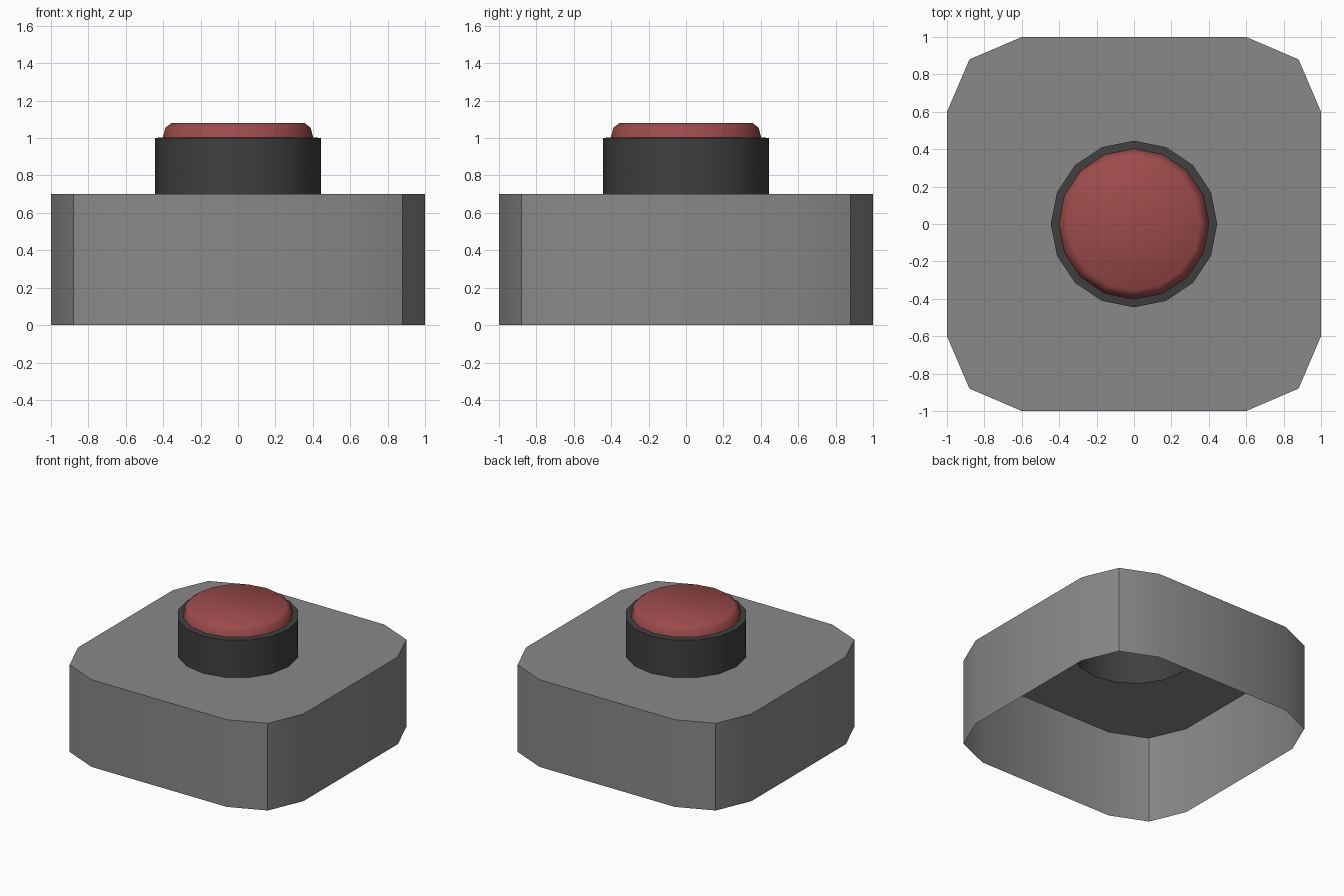
import bpy, bmesh
from math import cos, sin, pi, radians

if "Cube" in bpy.data.objects:
    bpy.data.objects.remove(bpy.data.objects["Cube"])

SIDES = 16


def material(name, rgb):
    mat = bpy.data.materials.new(name)
    mat.diffuse_color = (*rgb, 1)
    mat.use_nodes = True
    mat.node_tree.nodes["Principled BSDF"].inputs["Base Color"].default_value = mat.diffuse_color
    return mat


def finish(bm, name, mat):
    bmesh.ops.recalc_face_normals(bm, faces=bm.faces)
    for f in bm.faces:
        f.smooth = True
    for e in bm.edges:
        e.smooth = e.calc_face_angle(pi) < radians(40)
    mesh = bpy.data.meshes.new(name)
    bm.to_mesh(mesh)
    bm.free()
    mesh.materials.append(mat)
    bpy.context.collection.objects.link(bpy.data.objects.new(name, mesh))


def ring(bm, points, z):
    return [bm.verts.new((x, y, z)) for x, y in points]


def circle(r):
    return [(r * cos(2 * pi * i / SIDES), r * sin(2 * pi * i / SIDES)) for i in range(SIDES)]


def skin(bm, rings):
    for a, b in zip(rings, rings[1:]):
        n = len(a)
        for i in range(n):
            j = (i + 1) % n
            bm.faces.new((a[i], a[j], b[j], b[i]))


def lathe(name, profile, mat, cap=False):
    bm = bmesh.new()
    rings = [ring(bm, circle(r), z) for r, z in profile]
    skin(bm, rings)
    if cap:
        bm.faces.new(rings[-1])
    finish(bm, name, mat)


grey = material("housing_grey", (0.25, 0.25, 0.25))
black = material("collar_black", (0.05, 0.05, 0.05))
red = material("button_red", (0.34, 0.07, 0.07))

# Housing: open-bottomed shell with chamfered corners and a round hole in the top
corner = [(1, 0.6), (0.88, 0.88), (0.6, 1)]
outline = []
for k in range(4):
    for x, y in corner:
        for _ in range(k):
            x, y = -y, x
        outline.append((x, y))
bm = bmesh.new()
top = ring(bm, outline, 0.7)
skin(bm, [ring(bm, outline, 0), top])
hole = ring(bm, circle(0.445), 0.7)
for i in range(SIDES):
    bm.edges.new((hole[i], hole[(i + 1) % SIDES]))
rim = [e for e in bm.edges if all(v.co.z > 0.6 for v in e.verts)]
bmesh.ops.triangle_fill(bm, edges=rim, use_beauty=True, normal=(0, 0, 1))
finish(bm, "housing", grey)

# Collar around the button, open underneath
lathe("collar", [(0.445, 0.7), (0.445, 1.0), (0.402, 1.004)], black)

# Push button with rounded rim
lathe("button", [(0.402, 1.004), (0.388, 1.055), (0.356, 1.08)], red, cap=True)
